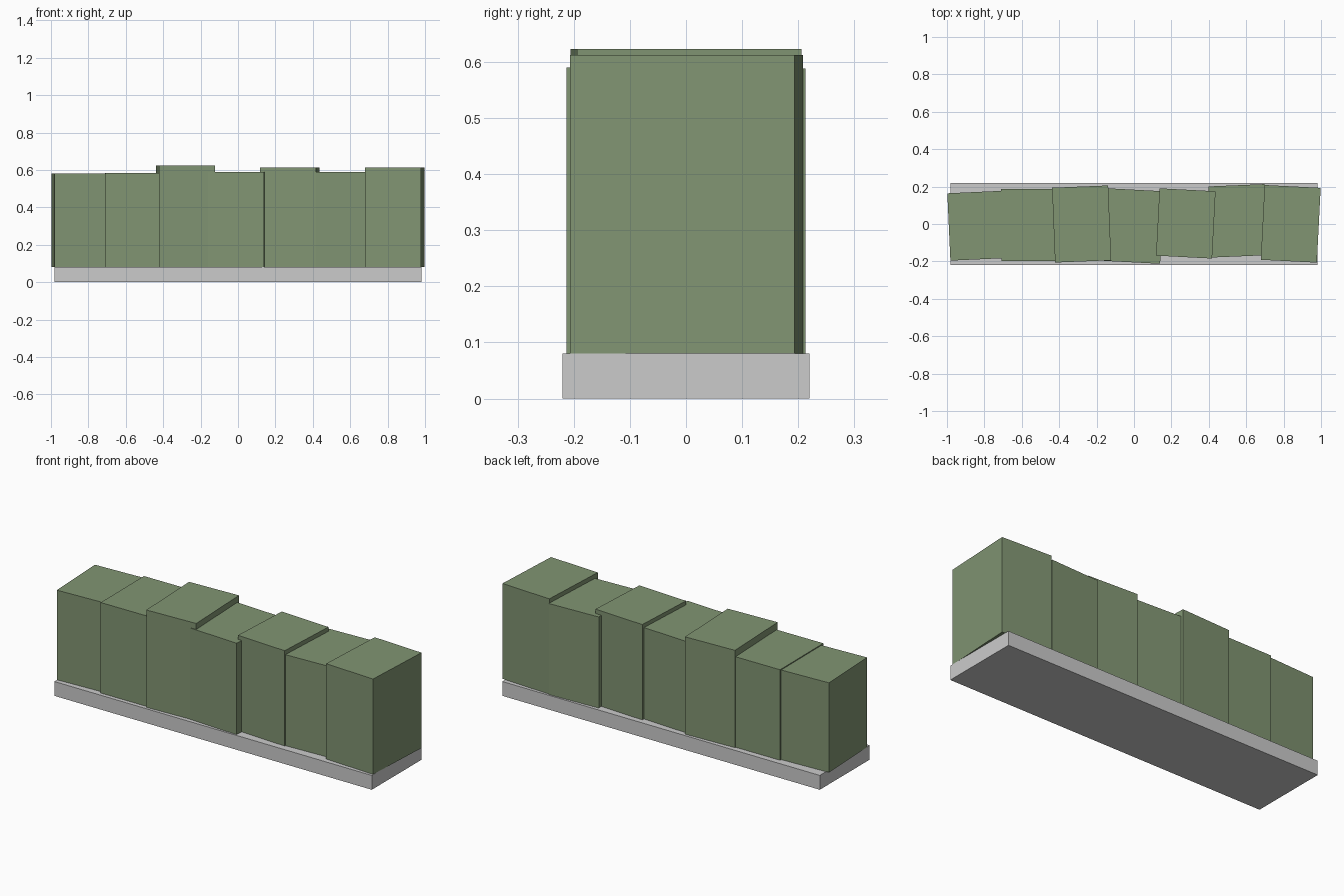
import bpy
from math import radians

if "Cube" in bpy.data.objects:
    bpy.data.objects.remove(bpy.data.objects["Cube"])

green = bpy.data.materials.new("hedge_green")
green.diffuse_color = (0.22, 0.30, 0.17, 1)
green.use_nodes = True
green.node_tree.nodes["Principled BSDF"].inputs["Base Color"].default_value = green.diffuse_color

BASE_H = 0.08


def box(name, x, y, z0, z1, w, d, turn=0, mat=None):
    bpy.ops.mesh.primitive_cube_add(size=1, location=(x, y, (z0 + z1) / 2))
    ob = bpy.context.object
    ob.name = name
    ob.scale = (w, d, z1 - z0)
    bpy.ops.object.transform_apply(location=False, rotation=False, scale=True)
    ob.rotation_euler.z = radians(turn)
    if mat:
        ob.data.materials.append(mat)
    return ob


# low stone planter base
box("base", 0, 0, 0, BASE_H, 1.96, 0.44)

# clipped hedge blocks: x, y, top height, depth, turn in degrees
blocks = [
    (-0.84, -0.009, 0.58, 0.36, 2.6),
    (-0.56, -0.005, 0.585, 0.385, 0.4),
    (-0.28, 0.000, 0.623, 0.40, 2.3),
    (0.00, -0.011, 0.59, 0.388, -3.0),
    (0.277, 0.003, 0.612, 0.36, -3.0),
    (0.556, 0.017, 0.588, 0.38, 2.4),
    (0.838, 0.001, 0.612, 0.40, -2.9),
]
for i, (x, y, top, depth, turn) in enumerate(blocks, 1):
    box(f"hedge_block_{i}", x, y, BASE_H, top, 0.30, depth, turn, green)
